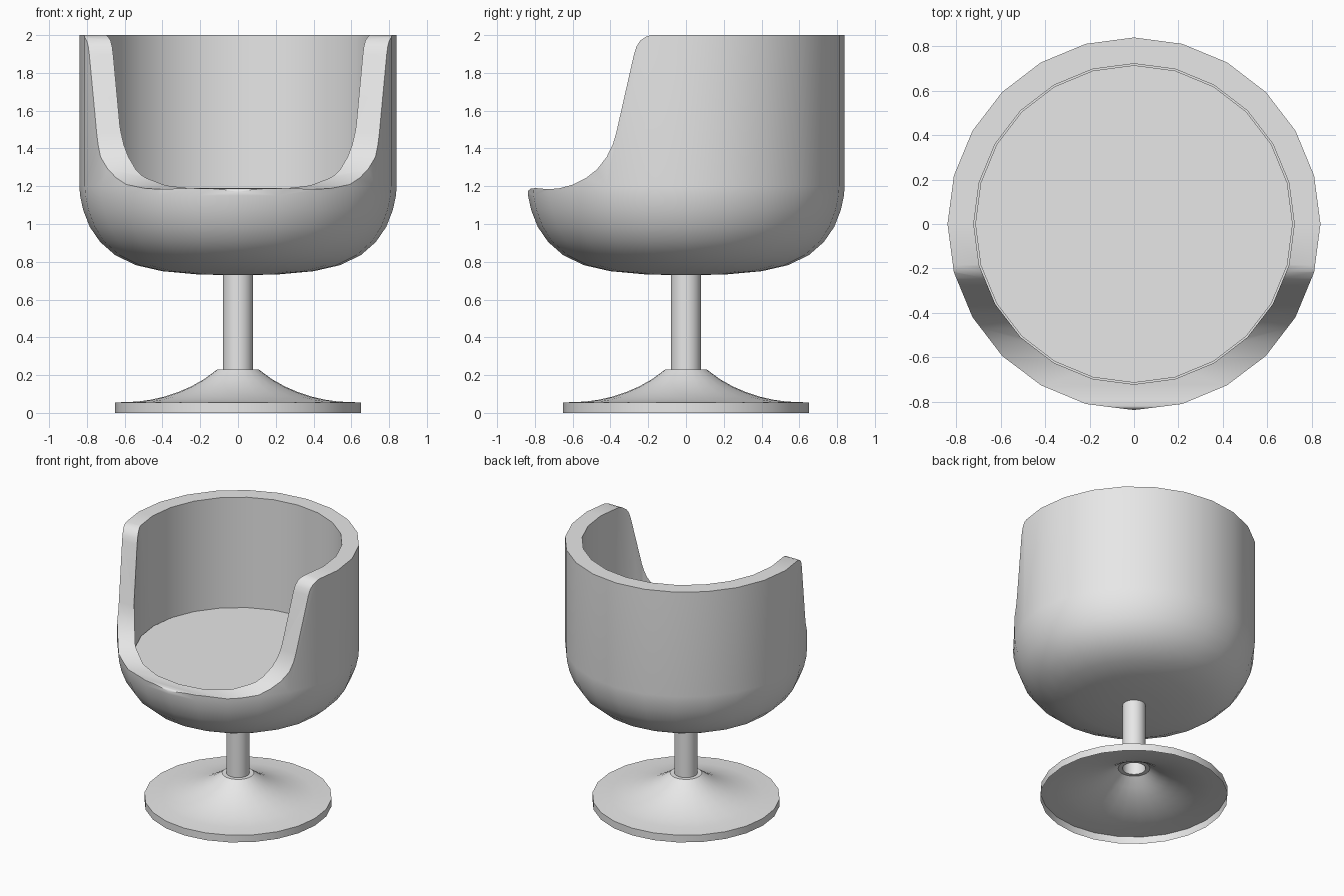
import bpy, bmesh, math

if "Cube" in bpy.data.objects:
    bpy.data.objects.remove(bpy.data.objects["Cube"])

SIDES = 24

gray = bpy.data.materials.new("light_gray")
gray.diffuse_color = (0.8, 0.8, 0.8, 1)
gray.use_nodes = True
gray.node_tree.nodes["Principled BSDF"].inputs["Base Color"].default_value = gray.diffuse_color


def finish(name, bm):
    """Turn a bmesh into a named gray object and make it active."""
    bmesh.ops.recalc_face_normals(bm, faces=bm.faces)
    mesh = bpy.data.meshes.new(name)
    bm.to_mesh(mesh)
    bm.free()
    obj = bpy.data.objects.new(name, mesh)
    bpy.context.collection.objects.link(obj)
    mesh.materials.append(gray)
    return obj


def activate(obj):
    bpy.ops.object.select_all(action='DESELECT')
    obj.select_set(True)
    bpy.context.view_layer.objects.active = obj


def smooth(obj):
    activate(obj)
    bpy.ops.object.shade_smooth_by_angle(angle=math.radians(32))


def lathe(name, profile):
    """Revolve (radius, z) points around z; radius 0 closes to a point."""
    bm = bmesh.new()
    rings = []
    for r, z in profile:
        if r == 0:
            rings.append([bm.verts.new((0, 0, z))] * SIDES)
        else:
            rings.append([bm.verts.new((r * math.cos(a), r * math.sin(a), z))
                          for a in (2 * math.pi * i / SIDES for i in range(SIDES))])
    for low, high in zip(rings, rings[1:]):
        for i in range(SIDES):
            j = (i + 1) % SIDES
            corners = dict.fromkeys((low[i], low[j], high[j], high[i]))
            bm.faces.new(list(corners))
    return finish(name, bm)


# Bucket shell: rounded underside, straight outer wall, flat rim, inner wall
shell = lathe("bucket_shell", [
    (0, 0.73), (0.2, 0.732), (0.4, 0.75), (0.54, 0.782), (0.65, 0.835),
    (0.73, 0.905), (0.785, 0.985), (0.82, 1.075), (0.836, 1.15), (0.84, 1.2),
    (0.84, 2.0), (0.722, 2.0), (0.722, 1.02), (0, 1.02)])

# Side profile (y, z) of the front opening, swept across x
opening = [
    (-1.0, 1.05), (-0.842, 1.16), (-0.834, 1.178), (-0.82, 1.188),
    (-0.795, 1.19), (-0.73, 1.184), (-0.67, 1.189), (-0.6, 1.208),
    (-0.53, 1.243), (-0.47, 1.29), (-0.42, 1.355), (-0.388, 1.42),
    (-0.37, 1.48), (-0.275, 1.9), (-0.262, 1.94), (-0.243, 1.97),
    (-0.215, 1.99), (-0.18, 2.002), (-0.18, 2.2), (-1.0, 2.2)]
bm = bmesh.new()
face = bm.faces.new([bm.verts.new((-1, y, z)) for y, z in opening])
swept = bmesh.ops.extrude_face_region(bm, geom=[face])["geom"]
bmesh.ops.translate(bm, vec=(2, 0, 0),
                    verts=[v for v in swept if isinstance(v, bmesh.types.BMVert)])
cutter = finish("opening_cutter", bm)
cutter.hide_render = True

cut = shell.modifiers.new("front_opening", 'BOOLEAN')
cut.operation = 'DIFFERENCE'
cut.solver = 'EXACT'
cut.object = cutter
activate(shell)
bpy.ops.object.modifier_apply(modifier=cut.name)
bpy.data.objects.remove(cutter)
smooth(shell)

# Seat cushion inside the shell, with a hairline gap
smooth(lathe("seat", [(0, 1.03), (0.715, 1.03), (0.715, 1.16), (0, 1.16)]))

# Hollow post
smooth(lathe("post", [(0.08, 0.228), (0.08, 0.75)]))

# Flared trumpet foot, open underneath
smooth(lathe("foot", [
    (0.65, 0), (0.65, 0.055), (0.53, 0.06), (0.46, 0.07), (0.39, 0.086),
    (0.32, 0.109), (0.25, 0.139), (0.18, 0.178), (0.11, 0.23), (0.08, 0.23)]))
